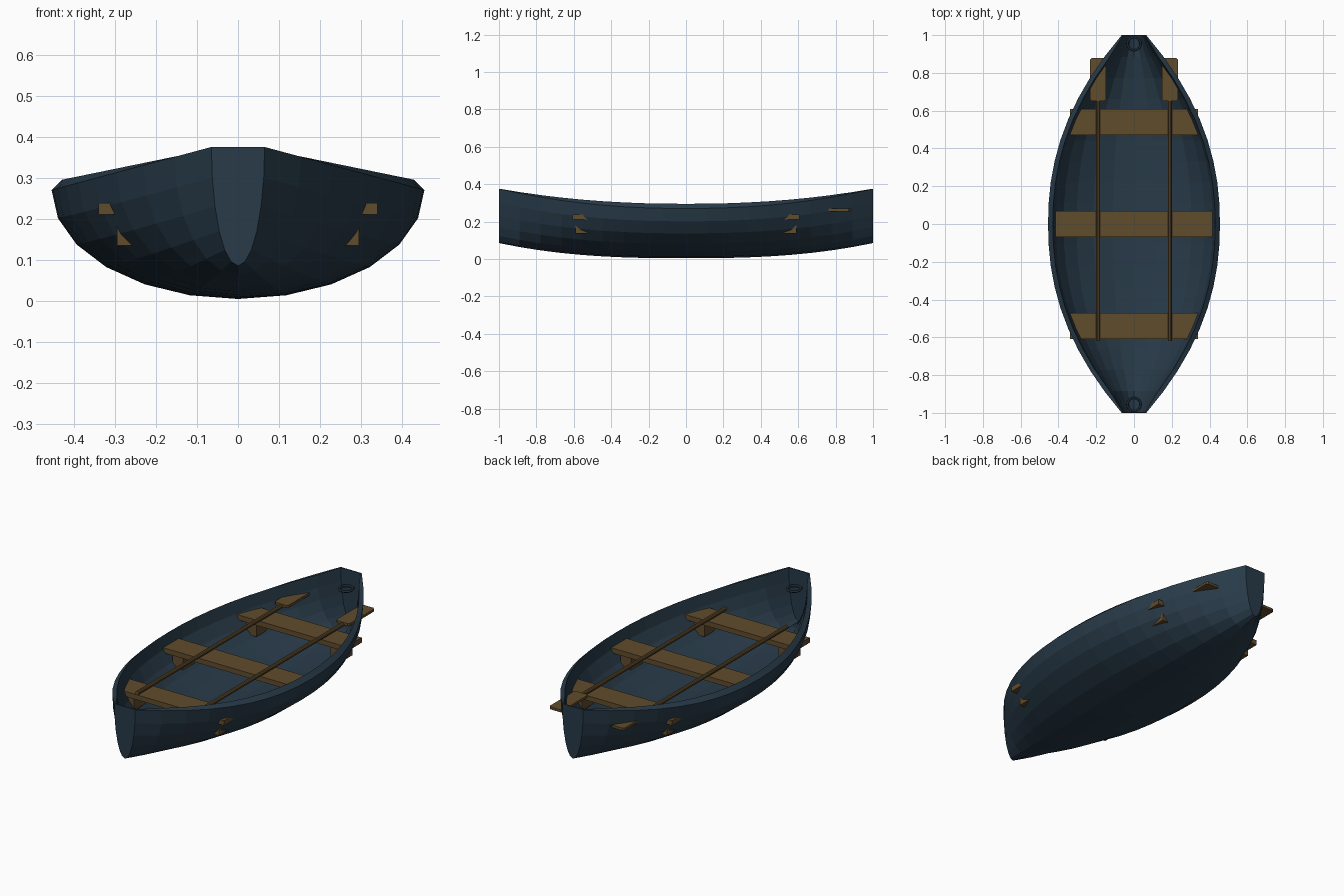
import bpy, bmesh, math

if "Cube" in bpy.data.objects:
    bpy.data.objects.remove(bpy.data.objects["Cube"])

def material(name, rgb):
    m = bpy.data.materials.new(name)
    m.diffuse_color = (*rgb, 1)
    m.use_nodes = True
    m.node_tree.nodes["Principled BSDF"].inputs["Base Color"].default_value = m.diffuse_color
    return m

NAVY = material("navy paint", (0.021, 0.043, 0.066))
WOOD = material("brown wood", (0.118, 0.072, 0.025))

def finish(name, bm, mat):
    bmesh.ops.recalc_face_normals(bm, faces=bm.faces)
    me = bpy.data.meshes.new(name)
    bm.to_mesh(me)
    bm.free()
    me.materials.append(mat)
    ob = bpy.data.objects.new(name, me)
    bpy.context.collection.objects.link(ob)
    return ob

def box(name, x0, x1, y0, y1, z0, z1, bevel=0):
    bm = bmesh.new()
    bmesh.ops.create_cube(bm, size=1)
    for v in bm.verts:
        v.co = ((x0 + x1) / 2 + v.co.x * (x1 - x0),
                (y0 + y1) / 2 + v.co.y * (y1 - y0),
                (z0 + z1) / 2 + v.co.z * (z1 - z0))
    if bevel:
        edges = [e for e in bm.edges
                 if abs(e.verts[0].co.z - e.verts[1].co.z) > 0.001]
        bmesh.ops.bevel(bm, geom=edges, offset=bevel, segments=1, affect='EDGES')
    return finish(name, bm, WOOD)

# Hull: half-ellipse sections, outer skin and inner skin joined at the rim
ROWS, ARC = 18, 12

def section(bm, y, inner):
    a = abs(y)
    w = 0.065 + 0.39 * (1 - a ** 2.2)
    top = 0.27 + 0.105 * a ** 2.2
    keel = 0.004 + 0.081 * a ** 2.6
    if inner:
        wall = 0.025 if a < 0.95 else 0.005
        w -= wall
        top = 0.295 + 0.08 * a ** 2.2
        keel += wall
        y *= 0.994
    ring = []
    for i in range(ARC + 1):
        t = -math.pi / 2 + math.pi * i / ARC
        ring.append(bm.verts.new((w * math.sin(t), y,
                                  top - (top - keel) * math.cos(t))))
    return ring

bm = bmesh.new()
ys = [-1 + 2 * i / ROWS for i in range(ROWS + 1)]
outer = [section(bm, y, False) for y in ys]
inner = [section(bm, y, True) for y in ys]
for skin in (outer, inner):
    for a, b in zip(skin, skin[1:]):
        for i in range(ARC):
            bm.faces.new((a[i], a[i + 1], b[i + 1], b[i]))
    bm.faces.new(skin[0])      # end boards
    bm.faces.new(skin[-1])
for k in (0, ARC):             # side rims
    for r in range(ROWS):
        bm.faces.new((outer[r][k], outer[r + 1][k], inner[r + 1][k], inner[r][k]))
for r in (0, ROWS):            # end rims
    bm.faces.new((outer[r][0], outer[r][ARC], inner[r][ARC], inner[r][0]))
finish("hull", bm, NAVY)

# Seats with a pair of legs each
for label, y, half in (("front", -0.54, 0.34), ("middle", 0, 0.415), ("back", 0.54, 0.34)):
    box(label + "_seat", -half, half, y - 0.068, y + 0.068, 0.21, 0.238)
    for side, s in (("left", -1), ("right", 1)):
        xs = sorted((s * (half - 0.045), s * (half - 0.11)))
        box(f"{label}_seat_{side}_leg", *xs, y - 0.05, y + 0.05, 0.135, 0.212)

# Oars: round shaft and flat blade
for side, x in (("left", -0.19), ("right", 0.19)):
    bpy.ops.mesh.primitive_cylinder_add(vertices=10, radius=0.011, depth=1.3,
                                        location=(x, 0.03, 0.255),
                                        rotation=(math.pi / 2, 0, 0))
    shaft = bpy.context.object
    shaft.name = side + "_oar_shaft"
    shaft.data.materials.append(WOOD)
    box(side + "_oar_blade", x - 0.042, x + 0.042, 0.65, 0.88, 0.255, 0.269, 0.01)

# Mooring rings at both ends
for label, y in (("front", -0.955), ("back", 0.955)):
    bpy.ops.mesh.primitive_torus_add(major_radius=0.035, minor_radius=0.007,
                                     major_segments=16, minor_segments=6,
                                     location=(0, y, 0.288))
    ring = bpy.context.object
    ring.name = label + "_mooring_ring"
    ring.data.materials.append(NAVY)
